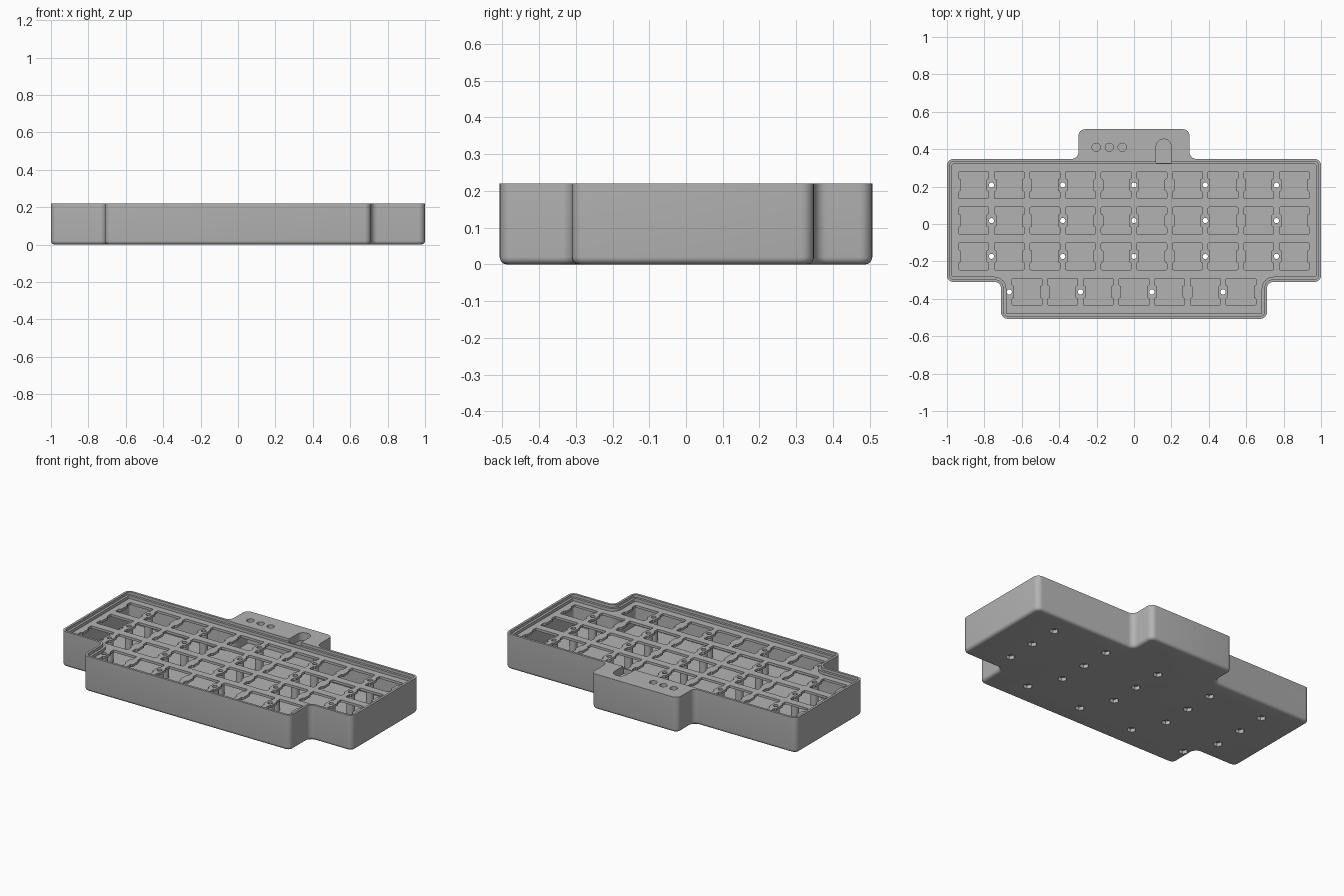
import bpy, math
from mathutils import Vector

if "Cube" in bpy.data.objects:
    bpy.data.objects.remove(bpy.data.objects["Cube"], do_unlink=True)

grey = bpy.data.materials.new("plain_grey")
grey.use_nodes = True
grey.diffuse_color = (0.45, 0.45, 0.45, 1)
grey.node_tree.nodes["Principled BSDF"].inputs["Base Color"].default_value = grey.diffuse_color

TOP, PITCH = 0.22, 0.1905


def rounded(corners, radius, inset=0.0, steps=6):
    """Inset a counter-clockwise right-angled outline and round its corners."""
    pts, count = [Vector(c) for c in corners], len(corners)
    result = []
    for i, p in enumerate(pts):
        into = (p - pts[i - 1]).normalized()
        out = (pts[(i + 1) % count] - p).normalized()
        convex = into.x * out.y - into.y * out.x > 0
        shift = Vector((-into.y, into.x)) + Vector((-out.y, out.x))
        q = p + shift * inset
        r = max(radius + (-inset if convex else inset), 0.006)
        for k in range(steps + 1):
            t = math.pi / 2 * k / steps
            result.append(q - into * r * (1 - math.sin(t)) + out * r * (1 - math.cos(t)))
    return result


def circle(x, y, r, sides=24):
    angles = [math.tau * k / sides for k in range(sides)]
    return [Vector((x + r * math.cos(a), y + r * math.sin(a))) for a in angles]


def solids(name, stacks):
    """One object from closed lofts; each stack is a list of (outline, z)."""
    verts, faces = [], []
    for stack in stacks:
        base, n = len(verts), len(stack[0][0])
        for outline, z in stack:
            verts += [(p.x, p.y, z) for p in outline]
        for level in range(len(stack) - 1):
            a = base + level * n
            for k in range(n):
                j = (k + 1) % n
                faces.append((a + k, a + j, a + n + j, a + n + k))
        faces.append(tuple(reversed(range(base, base + n))))
        faces.append(tuple(range(len(verts) - n, len(verts))))
    mesh = bpy.data.meshes.new(name)
    mesh.from_pydata(verts, [], faces)
    mesh.materials.append(grey)
    obj = bpy.data.objects.new(name, mesh)
    bpy.context.collection.objects.link(obj)
    return obj


def prisms(name, outlines, z0, z1):
    return solids(name, [[(o, z0), (o, z1)] for o in outlines])


def activate(obj):
    bpy.ops.object.select_all(action='DESELECT')
    obj.select_set(True)
    bpy.context.view_layer.objects.active = obj


def carve(target, cutter):
    cutter.hide_render = True
    mod = target.modifiers.new("carve", 'BOOLEAN')
    mod.operation, mod.solver, mod.object = 'DIFFERENCE', 'EXACT', cutter
    activate(target)
    bpy.ops.object.modifier_apply(modifier=mod.name)
    bpy.data.objects.remove(cutter, do_unlink=True)


# Outlines: key area with a narrower front row, and the same with the rear housing
BACK, NOTCH, FRONT, FOOT, HUB, HUB_BACK = 0.348, -0.31, -0.507, 0.711, 0.297, 0.507
front_part = [(-1, BACK), (-1, NOTCH), (-FOOT, NOTCH), (-FOOT, FRONT),
              (FOOT, FRONT), (FOOT, NOTCH), (1, NOTCH), (1, BACK)]
key_area = front_part
whole = front_part + [(HUB, BACK), (HUB, HUB_BACK), (-HUB, HUB_BACK), (-HUB, BACK)]

# Case body with a rounded lower edge
FILLET = 0.02
layers = []
for k in range(6):
    t = math.pi / 2 * k / 5
    layers.append((rounded(whole, 0.035, FILLET * (1 - math.sin(t))),
                   FILLET * (1 - math.cos(t))))
layers.append((rounded(whole, 0.035), TOP))
case = solids("case", [layers])

# Key and screw positions
rows = [0.208, 0.018, -0.173]
keys = [((c - 4.5) * PITCH, y) for y in rows for c in range(10)]
keys += [((c - 3) * PITCH, -0.363) for c in range(7)]
screws = [(c * 2 * PITCH, y) for y in rows for c in range(-2, 3)]
screws += [((c * 2 - 3.5) * PITCH, -0.363) for c in range(4)]

# Stepped recess around the key plate
carve(case, prisms("upper_recess", [rounded(key_area, 0.035, 0.014)], 0.203, 0.26))
carve(case, prisms("lower_recess", [rounded(key_area, 0.035, 0.028)], 0.185, 0.21))

# Hollow inside, leaving screw posts standing
cavity = prisms("cavity", [rounded(whole, 0.04, 0.036)], 0.04, 0.17)
carve(cavity, prisms("posts", [circle(x, y, 0.023) for x, y in screws], 0.02, 0.2))
carve(case, cavity)

# Key openings with wider ends and a narrow waist
W, H, WAIST, MID = 0.08, 0.072, 0.069, 0.033
right_side = [(W, -H), (W, -MID), (WAIST, -MID), (WAIST, MID), (W, MID), (W, H)]
opening = right_side + [(-x, -y) for x, y in right_side]
shape = rounded(opening, 0.005, steps=3)
carve(case, prisms("key_openings",
                   [[p + Vector(k) for p in shape] for k in keys], 0.16, 0.195))

# Screw holes, with hexagonal pockets underneath
carve(case, prisms("screw_holes", [circle(x, y, 0.014, 16) for x, y in screws], -0.02, 0.21))
carve(case, prisms("nut_pockets", [circle(x, y, 0.027, 6) for x, y in screws], -0.02, 0.022))

# Round holes and arched slot in the rear housing lid
lid_cuts = [circle(x, 0.41, 0.022) for x in (-0.202, -0.132, -0.063)]
slot = [Vector((0.118, 0.326)), Vector((0.2, 0.326))]
for k in range(13):
    a = math.pi * k / 12
    slot.append(Vector((0.159 + 0.041 * math.cos(a), 0.413 + 0.041 * math.sin(a))))
carve(case, prisms("lid_cuts", lid_cuts + [slot], 0.155, 0.26))

activate(case)
bpy.ops.object.shade_smooth_by_angle(angle=math.radians(30))
